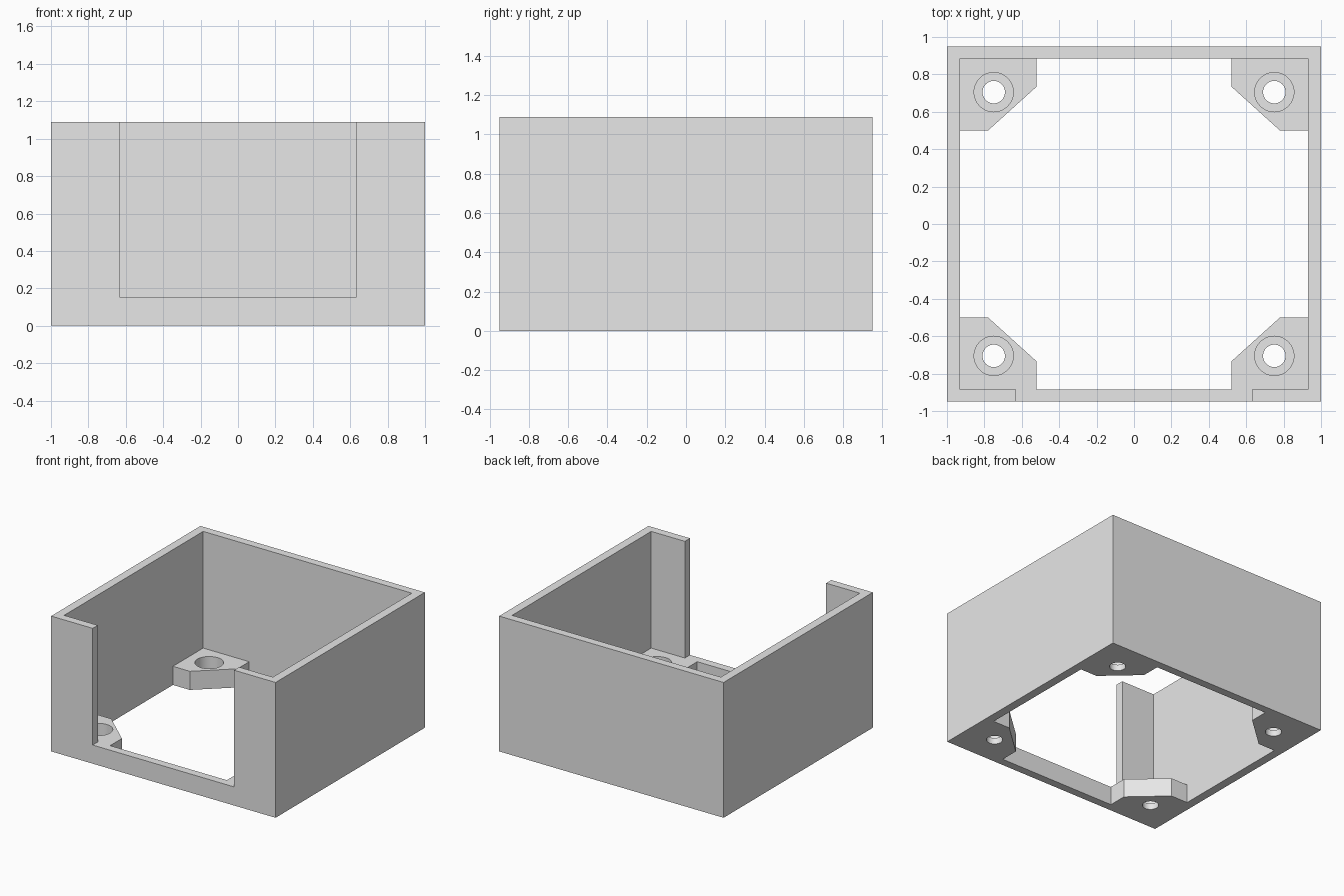
import bpy
import bmesh
import math

cube = bpy.data.objects.get("Cube")
if cube:
    bpy.data.objects.remove(cube, do_unlink=True)

# Main sizes
OUT_X, OUT_Y, HEIGHT = 1.0, 0.95, 1.09
IN_X, IN_Y = 0.93, 0.885
BASE = 0.15
NOTCH_X = 0.63
HOLE_X, HOLE_Y = 0.75, 0.705

grey = bpy.data.materials.new("light grey")
grey.use_nodes = True
colour = (0.8, 0.8, 0.8, 1.0)
grey.diffuse_color = colour
grey.node_tree.nodes["Principled BSDF"].inputs["Base Color"].default_value = colour


def prism(name, outline, z0, z1):
    """Closed solid made by raising a flat outline from z0 to z1."""
    bm = bmesh.new()
    face = bm.faces.new([bm.verts.new((x, y, z0)) for x, y in outline])
    top = bmesh.ops.extrude_face_region(bm, geom=[face])
    for v in top["geom"]:
        if isinstance(v, bmesh.types.BMVert):
            v.co.z = z1
    bmesh.ops.recalc_face_normals(bm, faces=bm.faces)
    mesh = bpy.data.meshes.new(name)
    bm.to_mesh(mesh)
    bm.free()
    mesh.materials.append(grey)
    obj = bpy.data.objects.new(name, mesh)
    bpy.context.collection.objects.link(obj)
    return obj


def rect(x0, x1, y0, y1):
    return [(x0, y0), (x1, y0), (x1, y1), (x0, y1)]


def circle(cx, cy, r, n=48):
    return [(cx + r * math.cos(2 * math.pi * i / n),
             cy + r * math.sin(2 * math.pi * i / n)) for i in range(n)]


def cut(body, cutter):
    """Subtract the cutter from the body, then discard it."""
    cutter.hide_render = True
    mod = body.modifiers.new("cut", 'BOOLEAN')
    mod.operation = 'DIFFERENCE'
    mod.solver = 'EXACT'
    mod.object = cutter
    bpy.context.view_layer.objects.active = body
    bpy.ops.object.modifier_apply(modifier=mod.name)
    bpy.data.objects.remove(cutter, do_unlink=True)


# Solid block for the housing
body = prism("open_box_housing", rect(-OUT_X, OUT_X, -OUT_Y, OUT_Y), 0, HEIGHT)

# Inner cavity above the corner brackets
cut(body, prism("cavity", rect(-IN_X, IN_X, -IN_Y, IN_Y), BASE, HEIGHT + 0.2))

# Open floor, leaving a chamfered mounting bracket in each corner
corner = [(IN_X, 0.5), (0.78, 0.5), (0.52, 0.735), (0.52, IN_Y)]
half = corner + [(-x, y) for x, y in reversed(corner)]
opening = half + [(x, -y) for x, y in reversed(half)]
cut(body, prism("floor_opening", opening, -0.2, BASE + 0.2))

# Wide notch in the front wall, level with the bracket tops
cut(body, prism("front_notch", rect(-NOTCH_X, NOTCH_X, -OUT_Y - 0.2, -IN_Y + 0.1),
                BASE, HEIGHT + 0.2))

# Counterbored screw holes
for sx in (-1, 1):
    for sy in (-1, 1):
        x, y = sx * HOLE_X, sy * HOLE_Y
        cut(body, prism("counterbore", circle(x, y, 0.105), 0.05, BASE + 0.1))
        cut(body, prism("screw_hole", circle(x, y, 0.06), -0.1, BASE + 0.1))

# Round hole walls shade smoothly, corners stay sharp
bpy.ops.object.select_all(action='DESELECT')
body.select_set(True)
bpy.context.view_layer.objects.active = body
bpy.ops.object.shade_smooth_by_angle(angle=math.radians(30))
